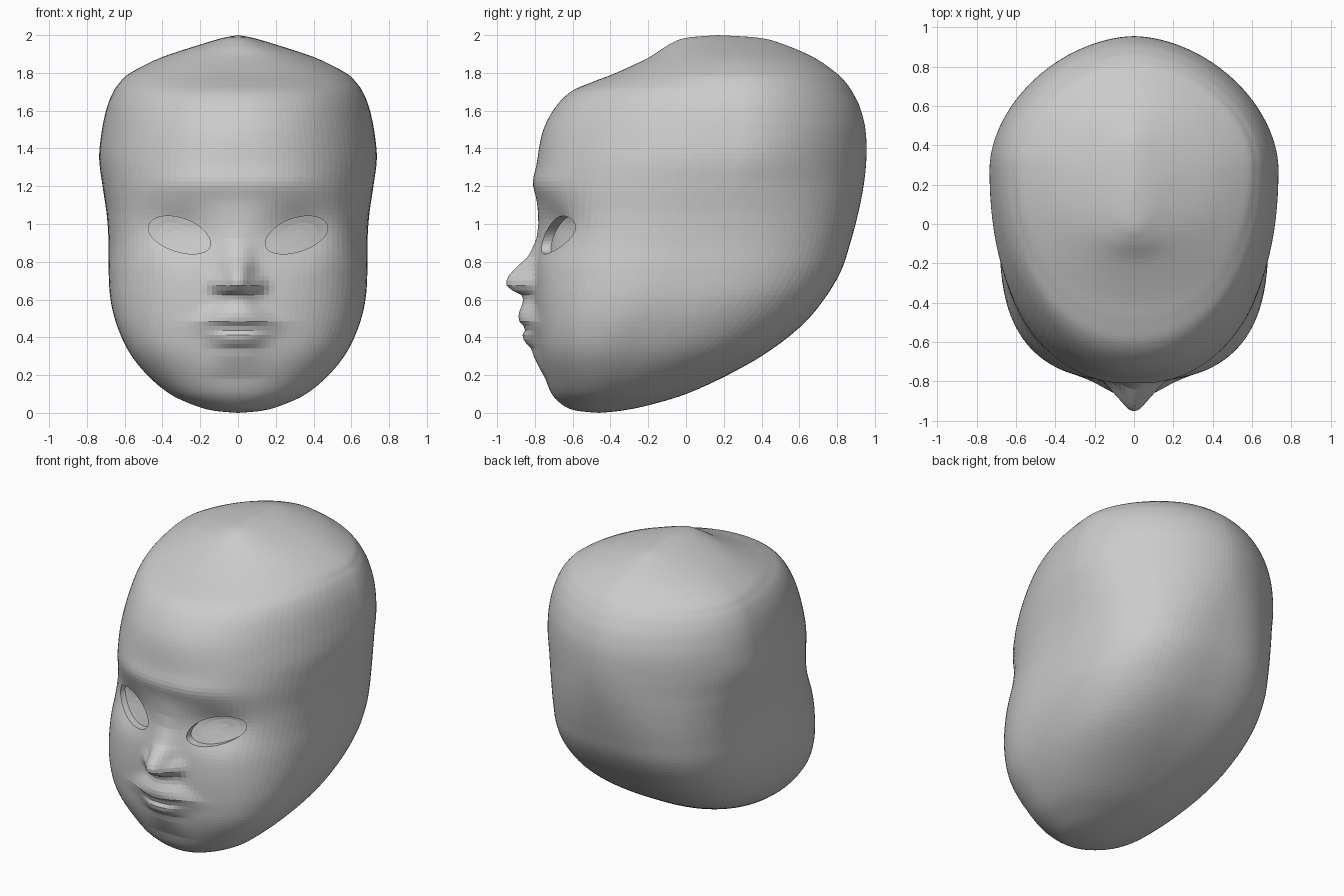
import bpy, bmesh, math
from mathutils import Vector
from mathutils.bvhtree import BVHTree

if "Cube" in bpy.data.objects:
    bpy.data.objects.remove(bpy.data.objects["Cube"])

skin = bpy.data.materials.new("plain grey")
skin.use_nodes = True
GREY = (0.6, 0.6, 0.6, 1)
skin.diffuse_color = GREY
skin.node_tree.nodes["Principled BSDF"].inputs["Base Color"].default_value = GREY

# Horizontal head sections: height, front y, back y, half width, y of widest point
SECTIONS = [
    (0, -.46, -.46, 0, -.46), (.012, -.58, -.34, .13, -.46), (.04, -.65, -.2, .23, -.45),
    (.1, -.71, 0, .36, -.42), (.2, -.75, .22, .48, -.36), (.32, -.78, .43, .575, -.3),
    (.46, -.795, .61, .64, -.22), (.6, -.8, .73, .675, -.12), (.75, -.795, .82, .685, -.03),
    (.9, -.785, .87, .685, .08), (1.05, -.785, .91, .695, .17), (1.2, -.792, .94, .717, .23),
    (1.35, -.785, .955, .735, .28), (1.5, -.755, .95, .72, .3), (1.62, -.69, .92, .693, .3),
    (1.7, -.61, .88, .66, .3), (1.75, -.5, .845, .625, .3), (1.8, -.37, .795, .57, .3),
    (1.88, -.2, .68, .41, .28), (1.95, -.09, .52, .2, .24), (1.985, 0, .39, .08, .19),
    (2, .17, .17, 0, .17)]

# Nose, lips and chin: height, how far they stand out, half width
RELIEF = [
    (.18, 0, .15), (.3, .03, .13), (.34, .035, .13), (.38, .07, .13), (.42, .075, .15),
    (.445, .05, .18), (.48, .085, .18), (.52, .09, .15), (.58, .065, .1), (.62, .06, .09),
    (.64, .11, .09), (.67, .15, .09), (.71, .155, .085), (.76, .115, .08), (.83, .045, .08),
    (.92, .01, .08), (1, 0, .08)]


def spline(a, b, c, d, t):
    """Smooth curve through b and c, for each column of a table."""
    return [q + t / 2 * (r - p + t * (2 * p - 5 * q + 4 * r - s + t * (3 * (q - r) + s - p)))
            for p, q, r, s in zip(a, b, c, d)]


def ramp(z, low, high):
    """Smooth step from 0 to 1 between two heights."""
    t = min(1, max(0, (z - low) / (high - low)))
    return t * t * (3 - 2 * t)


def bell(x, z, cx, cz, sx, sz):
    return math.exp(-((x - cx) / sx) ** 2 - ((z - cz) / sz) ** 2)


def relief(x, z):
    """Forward push of the face at a point."""
    x = abs(x)
    out = 0
    for low, high in zip(RELIEF, RELIEF[1:]):
        if low[0] <= z < high[0]:
            t = (z - low[0]) / (high[0] - low[0])
            amount = low[1] + t * (high[1] - low[1])
            width = low[2] + t * (high[2] - low[2])
            out = amount * math.exp(-(x / width) ** 2.4)
    out += .03 * bell(x, z, .11, .685, .045, .045)     # nostril wings
    out -= .07 * bell(x, z, .33, .97, .18, .13)        # eye sockets
    out += .02 * bell(x, z, .12, 1.22, .35, .07)       # brow ridges
    return out


def section_levels(steps=6):
    last = len(SECTIONS) - 1
    for i in range(last):
        rows = [SECTIONS[min(max(i + k, 0), last)] for k in (-1, 0, 1, 2)]
        for k in range(steps):
            if i or k:
                yield spline(*rows, k / steps)


def ring(level, quarter=34):
    """Outline of the head at one level, with its own boxiness before and behind."""
    z, front, back, width, mid = level
    front_box = 2 + .6 * ramp(z, 0, .4) - .5 * ramp(z, .8, 1.6)
    back_box = 2.1 + .8 * ramp(z, 0, .4) - 1.1 * ramp(z, .6, 1.4)
    points = []
    for i in range(-2 * quarter, 2 * quarter):
        t = abs(i) / quarter
        angle = math.pi / 2 * (t ** 1.3 if t < 1 else t)
        s, c = math.sin(angle), math.cos(angle)
        n = front_box if c > 0 else back_box
        r = (abs(s) ** n + abs(c) ** n) ** (-1 / n)
        x = math.copysign(width * r * s, i)
        y = mid - r * c * (mid - front if c > 0 else back - mid)
        if c > 0:
            y -= relief(x, z) * min(1, 2 * c)
        points.append((x, y, z))
    return points


def finish(bm, name):
    bmesh.ops.recalc_face_normals(bm, faces=bm.faces)
    mesh = bpy.data.meshes.new(name)
    bm.to_mesh(mesh)
    mesh.materials.append(skin)
    obj = bpy.data.objects.new(name, mesh)
    bpy.context.collection.objects.link(obj)
    return obj


def bridge(bm, a, b):
    for i in range(len(a)):
        j = (i + 1) % len(a)
        bm.faces.new((a[i], a[j], b[j], b[i]))


def fan(bm, loop, tip):
    for i in range(len(loop)):
        bm.faces.new((loop[i], loop[(i + 1) % len(loop)], tip))


# Head: loft of the sections, closed at chin and crown
bm = bmesh.new()
loops = [[bm.verts.new(p) for p in ring(level)] for level in section_levels()]
for a, b in zip(loops, loops[1:]):
    bridge(bm, a, b)
for loop, end in ((loops[0], SECTIONS[0]), (loops[-1], SECTIONS[-1])):
    fan(bm, loop, bm.verts.new((0, end[1], end[0])))
bmesh.ops.recalc_face_normals(bm, faces=bm.faces)
surface = BVHTree.FromBMesh(bm)
head = finish(bm, "head")
bm.free()


def face_y(x, z):
    return surface.ray_cast(Vector((x, -2, z)), Vector((0, 1, 0)))[0].y


def eye_loop(bm, side, scale, depth):
    """Almond outline; with depth it follows the face, without it lies in front."""
    loop = []
    for i in range(40):
        a = math.tau * i / 40
        c, s = scale * math.cos(a), scale * math.sin(a)
        x = side * (.31 + .165 * c)
        z = .935 + .04 * c + (.1 if s > 0 else .085) * s
        loop.append(bm.verts.new((x, -1.1 if depth is None else face_y(x, z) + depth, z)))
    return loop


# Eye openings: almond recesses with a gently domed floor
for side, word in ((1, "left"), (-1, "right")):
    bm = bmesh.new()
    rims = [eye_loop(bm, side, 1, None), eye_loop(bm, side, 1, .05),
            eye_loop(bm, side, .66, .045), eye_loop(bm, side, .33, .04)]
    for a, b in zip(rims, rims[1:]):
        bridge(bm, a, b)
    bm.faces.new(rims[0])
    fan(bm, rims[-1], bm.verts.new((side * .31, face_y(side * .31, .935) + .038, .935)))
    cutter = finish(bm, word + "_eye_cutter")
    bm.free()
    cutter.hide_render = True
    cut = head.modifiers.new(word + "_eye", "BOOLEAN")
    cut.operation, cut.solver, cut.object = "DIFFERENCE", "EXACT", cutter
    bpy.context.view_layer.objects.active = head
    bpy.ops.object.modifier_apply(modifier=cut.name)
    bpy.data.objects.remove(cutter)
